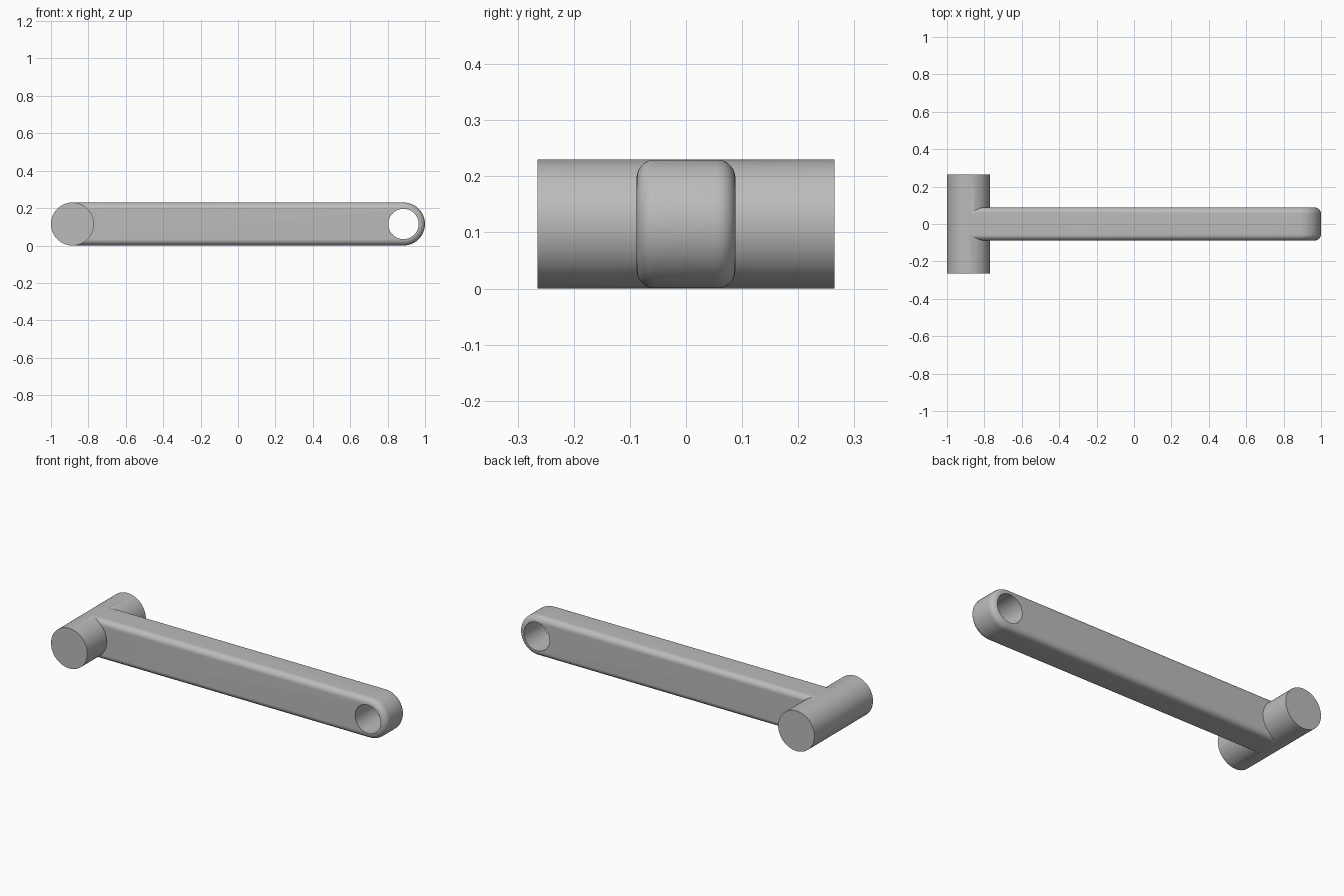
import bpy, bmesh, math

if "Cube" in bpy.data.objects:
    bpy.data.objects.remove(bpy.data.objects["Cube"])

R, CX, HALF = 0.115, 0.885, 0.088   # end radius, end centre x, arm half thickness
FILLET, HOLE, PIN = 0.033, 0.081, 0.265

steel = bpy.data.materials.new("grey metal")
steel.diffuse_color = (0.5, 0.5, 0.5, 1)
steel.use_nodes = True
steel.node_tree.nodes["Principled BSDF"].inputs["Base Color"].default_value = steel.diffuse_color


def cylinder(name, x, radius, half_len, sides=96):
    bpy.ops.mesh.primitive_cylinder_add(vertices=sides, radius=radius, depth=2 * half_len,
                                        location=(x, 0, R), rotation=(math.pi / 2, 0, 0))
    ob = bpy.context.object
    ob.name = name
    bpy.ops.object.transform_apply(location=True, rotation=True, scale=True)
    return ob


def outline(inset):
    """Arm side profile: square at the pin, round at the eye."""
    r = R - 0.0002 - inset
    pts = [(CX + r * math.cos(a), R + r * math.sin(a))
           for a in (math.radians(-90 + 180 * i / 48) for i in range(49))]
    return pts + [(-CX, R + r), (-CX, R - r)]


# arm: stacked outlines with filleted long edges
layers = [(HALF - FILLET * (1 - math.sin(t)), FILLET * (1 - math.cos(t)))
          for t in (math.pi / 2 * i / 10 for i in range(11))]
layers = [(-y, s) for y, s in reversed(layers)] + layers
bm = bmesh.new()
rings = [[bm.verts.new((x, y, z)) for x, z in outline(s)] for y, s in layers]
for a, b in zip(rings, rings[1:]):
    for i in range(len(a)):
        j = (i + 1) % len(a)
        bm.faces.new((a[i], a[j], b[j], b[i]))
bm.faces.new(rings[0])
bm.faces.new(rings[-1][::-1])
bmesh.ops.recalc_face_normals(bm, faces=bm.faces)
mesh = bpy.data.meshes.new("link_arm")
bm.to_mesh(mesh)
bm.free()
arm = bpy.data.objects.new("link_arm", mesh)
bpy.context.collection.objects.link(arm)

# cross pin joined to the arm, and the eye bored through
pin = cylinder("cross_pin", -CX, R, PIN)
bore = cylinder("eye_cutter", CX, HOLE, 0.3, 64)
for ob, op in ((bore, 'DIFFERENCE'), (pin, 'UNION')):
    mod = arm.modifiers.new(op.lower(), 'BOOLEAN')
    mod.operation, mod.object, mod.solver = op, ob, 'EXACT'
bpy.ops.object.select_all(action='DESELECT')
arm.select_set(True)
bpy.context.view_layer.objects.active = arm
for mod in list(arm.modifiers):
    bpy.ops.object.modifier_apply(modifier=mod.name)
for ob in (pin, bore):
    bpy.data.objects.remove(ob)

arm.data.materials.clear()
arm.data.materials.append(steel)
bpy.ops.object.shade_smooth_by_angle(angle=math.radians(25))
